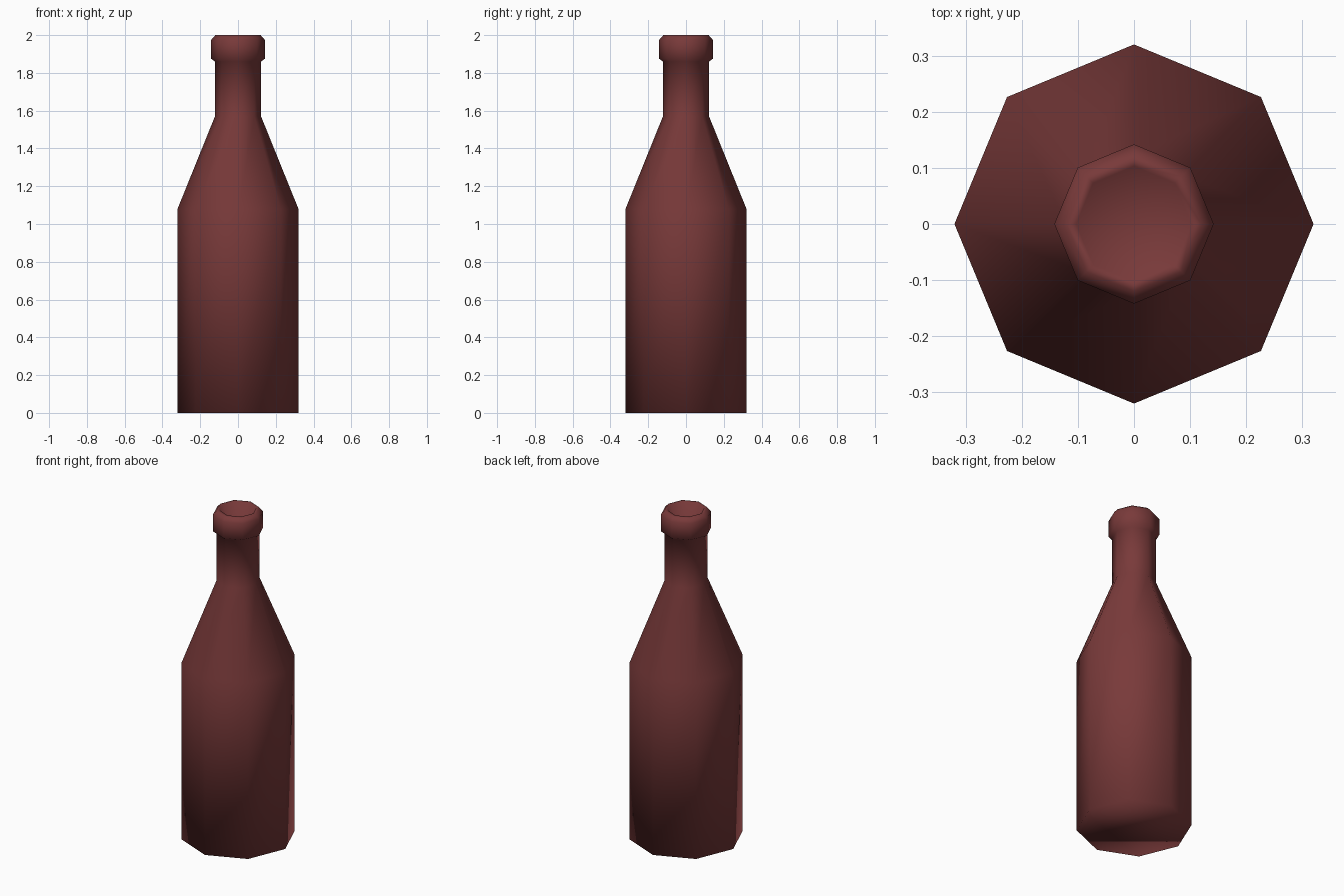
import bpy, bmesh
from math import cos, sin, tau

if "Cube" in bpy.data.objects:
    bpy.data.objects.remove(bpy.data.objects["Cube"])

SIDES = 8

# Bottle outline (radius, height): base, body, shoulder, neck, lip, mouth rim
profile = [(0.32, 0.0), (0.32, 1.08), (0.122, 1.57), (0.122, 1.86),
           (0.142, 1.875), (0.142, 1.975), (0.12, 2.0), (0.103, 2.0)]
MOUTH_BOTTOM = 1.75

bm = bmesh.new()
rings = [[bm.verts.new((r * cos(tau * i / SIDES), r * sin(tau * i / SIDES), z))
          for i in range(SIDES)] for r, z in profile]

# Walls between neighbouring rings
for low, high in zip(rings, rings[1:]):
    for i in range(SIDES):
        j = (i + 1) % SIDES
        bm.faces.new((low[i], low[j], high[j], high[i]))

# Flat base
bm.faces.new(rings[0][::-1])

# Hollow mouth narrowing to a point inside the neck
tip = bm.verts.new((0, 0, MOUTH_BOTTOM))
for i in range(SIDES):
    bm.faces.new((rings[-1][i], rings[-1][(i + 1) % SIDES], tip))

for f in bm.faces:
    f.smooth = True
bmesh.ops.recalc_face_normals(bm, faces=bm.faces)

mesh = bpy.data.meshes.new("bottle")
bm.to_mesh(mesh)
bm.free()
bottle = bpy.data.objects.new("bottle", mesh)
bpy.context.collection.objects.link(bottle)

# Dark red-brown glass
glass = bpy.data.materials.new("brown_glass")
glass.diffuse_color = (0.19, 0.042, 0.042, 1)
glass.use_nodes = True
glass.node_tree.nodes["Principled BSDF"].inputs["Base Color"].default_value = glass.diffuse_color
mesh.materials.append(glass)
